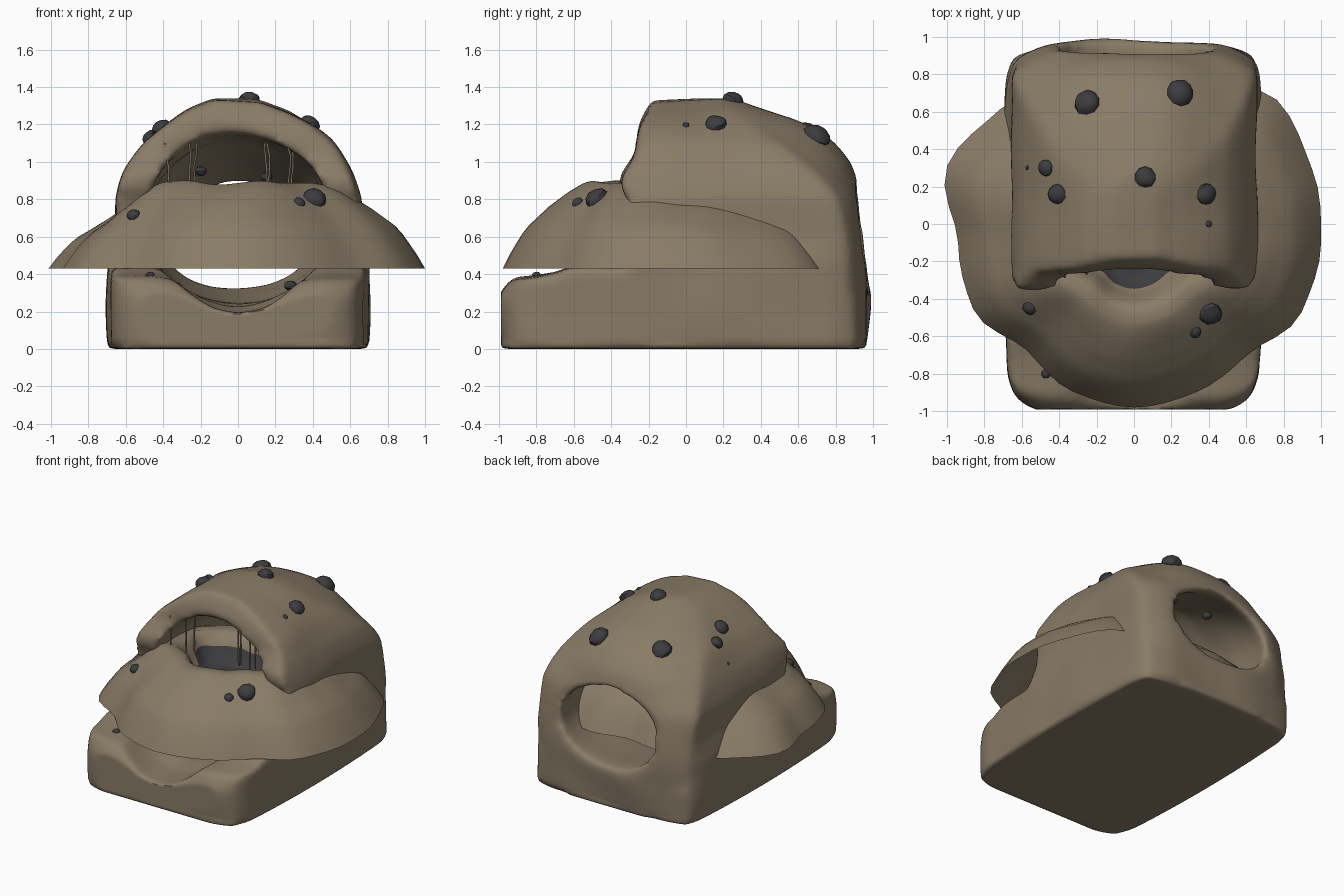
import bpy, bmesh, math, random
from mathutils import Vector, noise
from mathutils.bvhtree import BVHTree

random.seed(4)
if "Cube" in bpy.data.objects:
    bpy.data.objects.remove(bpy.data.objects["Cube"])


def material(name, rgb):
    m = bpy.data.materials.new(name)
    m.use_nodes = True
    m.diffuse_color = (*rgb, 1)
    bsdf = next(n for n in m.node_tree.nodes if n.type == "BSDF_PRINCIPLED")
    bsdf.inputs["Base Color"].default_value = (*rgb, 1)
    bsdf.inputs["Roughness"].default_value = 0.9
    return m


clay = material("brown clay", (0.25, 0.2, 0.135))
slate = material("dark slate", (0.046, 0.046, 0.05))


def add_object(name, bm, *mats):
    bmesh.ops.recalc_face_normals(bm, faces=bm.faces)
    me = bpy.data.meshes.new(name)
    bm.to_mesh(me)
    bm.free()
    for m in mats:
        me.materials.append(m)
    ob = bpy.data.objects.new(name, me)
    bpy.context.collection.objects.link(ob)
    return ob


def activate(ob):
    bpy.ops.object.select_all(action="DESELECT")
    ob.select_set(True)
    bpy.context.view_layer.objects.active = ob


def soften(ob, degrees=50):
    activate(ob)
    bpy.ops.object.shade_smooth_by_angle(angle=math.radians(degrees))


def apply_modifier(ob, kind, **settings):
    mod = ob.modifiers.new(kind.lower(), kind)
    for key, value in settings.items():
        setattr(mod, key, value)
    activate(ob)
    bpy.ops.object.modifier_apply(modifier=mod.name)


def curve_at(points, v):
    """Piecewise linear lookup."""
    if v <= points[0][0]:
        return points[0][1]
    for (a, b), (c, d) in zip(points, points[1:]):
        if v <= c:
            return b + (d - b) * (v - a) / (c - a)
    return points[-1][1]


def bridge(bm, a, b):
    n = len(a)
    return [bm.faces.new((a[i], a[(i + 1) % n], b[(i + 1) % n], b[i])) for i in range(n)]


def loft(rings):
    """Closed solid through rings of points."""
    bm = bmesh.new()
    loops = [[bm.verts.new(p) for p in ring] for ring in rings]
    for a, b in zip(loops, loops[1:]):
        bridge(bm, a, b)
    bm.faces.new(loops[0])
    bm.faces.new(loops[-1])
    return bm


# Arched shell: stacked rows, sloped lip at the front, rounded shoulders at the back
WIDTH = [(0, .655), (.45, .655), (.8, .655), (.95, .6), (1.1, .51), (1.2, .395), (1.28, .26), (1.33, .12)]
FRONT = [(.75, -.3), (.9, -.37), (1.05, -.27), (1.2, -.25), (1.33, -.19)]
BACK = [(0, .97), (.4, .99), (.8, .95), (1, .88), (1.1, .8), (1.2, .65), (1.28, .42), (1.33, .26)]
SHOULDER = [(0, .05), (.5, .07), (.8, .13), (1, .26), (1.2, .32), (1.33, .1)]
rows = []
for i in range(25):
    z = 1.33 * i / 24
    w, f, b, s = (curve_at(c, z) for c in (WIDTH, FRONT, BACK, SHOULDER))
    steps = [1 - k / 5 for k in range(11)]
    rows.append([(-w, f, z), (w, f, z)] + [(w * u, b - s * abs(u) ** 3, z) for u in steps])
body = add_object("tunnel_body", loft(rows), clay)

# Base slab: side profile pulled across the width
SIDE = [(-1, 0), (-1.01, .25), (-.93, .36), (-.74, .38), (-.6, .44), (.85, .44), (.95, .25), (.94, 0)]
slab = add_object("base_slab", loft([[(x, y, z) for y, z in SIDE] for x in (-.655, .655)]), clay)

# Tunnel cutter: oval tube that narrows toward the back
TUBE = [(-1.2, .46, .23, 1.14), (-.3, .49, .23, 1.16), (.3, .49, .25, 1.11),
        (.6, .46, .28, 1.0), (.85, .42, .31, .9), (1.2, .38, .32, .85)]
rings = []
for y, w, lo, hi in TUBE:
    angles = [math.tau * k / 32 for k in range(32)]
    rings.append([(w * math.cos(a), y, (lo + hi) / 2 + (hi - lo) / 2 * math.sin(a)) for a in angles])
cutter = add_object("tunnel_cutter", loft(rings), clay)
cutter.hide_render = True

apply_modifier(body, "BOOLEAN", object=slab, operation="UNION", solver="EXACT")
apply_modifier(body, "BOOLEAN", object=cutter, operation="DIFFERENCE", solver="EXACT")
for helper in (slab, cutter):
    bpy.data.objects.remove(helper)
apply_modifier(body, "REMESH", mode="VOXEL", voxel_size=.026)
apply_modifier(body, "SMOOTH", factor=.5, iterations=14)

# Hand-shaped unevenness: bulging sides, rounded corners, sunken front step
for v in body.data.vertices:
    co = v.co.copy()
    if co.z > .03:
        v.co += noise.noise_vector(co * 2.6) * .018
    if co.z < .6:
        v.co.x *= 1 + .07 * max(0, 1 - co.y ** 2) * min(1, (.6 - co.z) / .15)
    v.co.x *= 1 - .07 * max(0, (abs(co.y) - .75) / .25) ** 2
    v.co.y *= 1 - .06 * max(0, (abs(co.x) - .45) / .2) ** 2 * max(0, abs(co.y) - .7) / .3
    if co.y < -.6 and co.z > .15:
        fade = min(1, (-.6 - co.y) / .15) * min(1, (co.z - .15) / .1)
        v.co.z += fade * (.02 - .05 * math.exp(-(co.x / .35) ** 4))
    v.co.z = max(0, v.co.z)
    v.co.y = max(-.99, min(.99, v.co.y))
soften(body, 60)

# Mound: irregular open skirt around a dark crater
RADII = [1.0, 1.03, 1.08, .92, .81, .9, 1.01, 1.08, .94, .93, .81, .86, .88, .865, .85, .97]
RISE = [(0, .64), (.2, .65), (.28, .7), (.34, .83), (.4, .88), (.5, .89), (.6, .84),
        (.72, .76), (.86, .65), (.95, .52), (1, .43)]
CENTRE_Y, FOOT, SEGMENTS = -.1, .43, 64


def mound_radius(k):
    s = k / SEGMENTS * len(RADII)
    i, f = int(s), s % 1
    f = f * f * (3 - 2 * f)
    return RADII[i] * (1 - f) + RADII[(i + 1) % len(RADII)] * f


bm = bmesh.new()
rings = []
for j in range(1, 26):
    t = j / 25
    ring = []
    for k in range(SEGMENTS):
        a, r = math.tau * k / SEGMENTS, mound_radius(k) * t
        x, y = r * math.cos(a), CENTRE_Y + r * math.sin(a)
        low = 1 - .13 * min(1, max(0, (y + .3) / .6)) * min(1, t * 2)
        low -= .16 * min(1, max(0, (-x - .4) / .3))
        z = FOOT + (curve_at(RISE, t) - FOOT) * low
        if j < 25:
            z += noise.noise(Vector((x, y, .5)) * 4) * .03 * (1 - t * t)
        ring.append(bm.verts.new((x, y, z)))
    rings.append(ring)
for j, (a, b) in enumerate(zip(rings, rings[1:])):
    for f in bridge(bm, a, b):
        # the dark lining climbs a little on the far wall of the crater
        limit = 7 if f.calc_center_median().y > CENTRE_Y else 6
        f.material_index = 1 if j < limit else 0
bm.faces.new(rings[0]).material_index = 1
mound = add_object("entrance_mound", bm, clay, slate)
soften(mound)


# Stones: squashed pebbles resting on the outer surfaces
def add_stone(name, spot, r, normal=Vector((0, 0, 1))):
    bm = bmesh.new()
    bmesh.ops.create_icosphere(bm, subdivisions=2, radius=r)
    for v in bm.verts:
        v.co *= 1 + .15 * noise.noise(v.co / r + Vector(spot) * 9)
        v.co.z *= .75
    ob = add_object(name, bm, slate)
    ob.location = spot
    spin = Vector((0, 0, 1)).rotation_difference(normal)
    ob.rotation_euler = spin.to_euler()
    soften(ob, 30)


trees = []
for ob in (body, mound):
    bm = bmesh.new()
    bm.from_mesh(ob.data)
    trees.append(BVHTree.FromBMesh(bm))
    bm.free()
STONES = [(-.25, .65, .07), (.245, .7, .075), (-.47, .3, .046), (-.41, .16, .055), (.06, .25, .058),
          (.385, .16, .058), (-.56, -.45, .038), (.41, -.48, .066), (.33, -.58, .032),
          (-.47, -.8, .025), (-.57, .3, .012), (.4, 0, .018)]
for n, (x, y, r) in enumerate(STONES):
    hits = [t.ray_cast(Vector((x, y, 3)), Vector((0, 0, -1))) for t in trees]
    best = max((h for h in hits if h[0]), key=lambda h: h[0].z)
    normal = best[1] if best[1].z > 0 else -best[1]
    add_stone(f"stone_{n + 1}", best[0], r, normal)

# Stones along the tunnel walls
for n, (x, y, z) in enumerate([(-.45, 0, .42), (-.33, .1, .33), (.28, .2, .34), (-.4, -.7, .3),
                               (-.2, .55, .95), (.15, .6, .92)]):
    add_stone(f"tunnel_stone_{n + 1}", (x, y, z), .035)

# Thin roots hanging from the arch
for n, x in enumerate([-.25, -.23, -.38, .15, .165, .27, .285]):
    cu = bpy.data.curves.new(f"root_{n + 1}", "CURVE")
    cu.dimensions = "3D"
    cu.bevel_depth = .006
    cu.bevel_resolution = 1
    sp = cu.splines.new("POLY")
    sp.points.add(4)
    y = -.25 + random.uniform(-.04, .06)
    for i, p in enumerate(sp.points):
        wob = random.uniform(-.012, .012)
        p.co = (x + wob, y - wob, 1.1 - .065 * i, 1)
    cu.materials.append(clay)
    bpy.context.collection.objects.link(bpy.data.objects.new(f"root_{n + 1}", cu))
